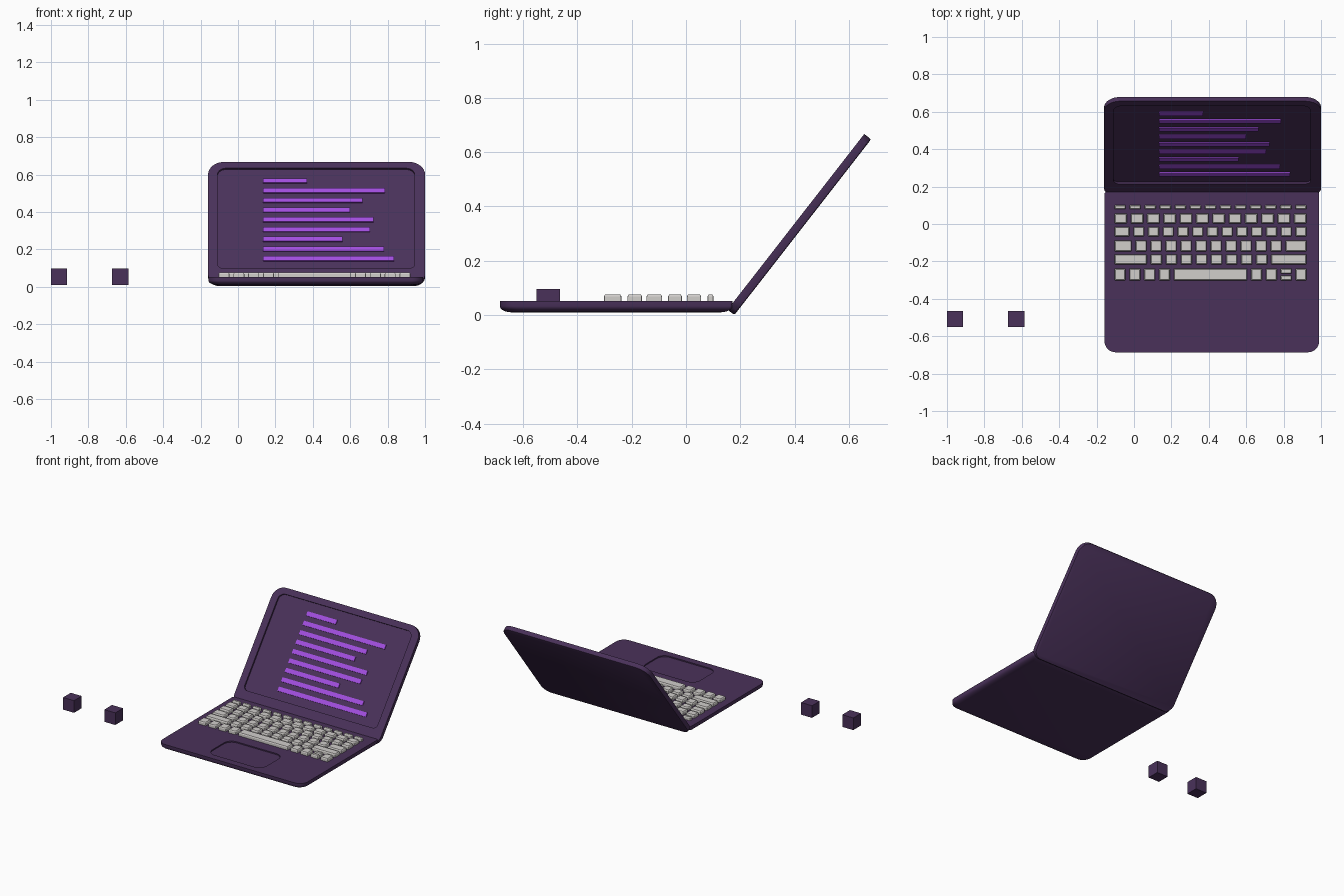
import bpy, bmesh, math
from mathutils import Matrix

old = bpy.data.objects.get("Cube")
if old:
    bpy.data.objects.remove(old, do_unlink=True)


def material(name, rgb):
    m = bpy.data.materials.new(name)
    m.use_nodes = True
    color = (*rgb, 1)
    m.diffuse_color = color
    m.node_tree.nodes["Principled BSDF"].inputs["Base Color"].default_value = color
    return m


purple = material("dark purple", (0.068, 0.031, 0.102))
violet = material("bright violet", (0.36, 0.075, 0.74))
grey = material("light grey", (0.64, 0.62, 0.60))


def outline(x0, x1, y0, y1, r_front, r_back, steps):
    """Counter-clockwise rounded rectangle."""
    pts = []
    corners = [(x1, y0, -1, 1, r_front), (x1, y1, -1, -1, r_back),
               (x0, y1, 1, -1, r_back), (x0, y0, 1, 1, r_front)]
    for i, (x, y, sx, sy, r) in enumerate(corners):
        for s in range(steps + 1):
            a = math.radians(90) * (i - 1 + s / steps)
            pts.append((x + sx * r + r * math.cos(a), y + sy * r + r * math.sin(a)))
    return pts


def add_shell(bm, rings, steps=8):
    """Closed skin through stacked outlines; each ring is (rect, radii, inset, z)."""
    loops = []
    for (x0, x1, y0, y1), radii, d, z in rings:
        pts = outline(x0 + d, x1 - d, y0 + d, y1 - d, *radii, steps)
        loops.append([bm.verts.new((x, y, z)) for x, y in pts])
    for low, high in zip(loops, loops[1:]):
        for i in range(len(low)):
            j = (i + 1) % len(low)
            bm.faces.new((low[i], low[j], high[j], high[i]))
    bm.faces.new(loops[0][::-1])
    bm.faces.new(loops[-1])


def finish(bm, name, mat, smooth=False, matrix=None):
    bmesh.ops.recalc_face_normals(bm, faces=bm.faces)
    mesh = bpy.data.meshes.new(name)
    bm.to_mesh(mesh)
    bm.free()
    mesh.materials.append(mat)
    obj = bpy.data.objects.new(name, mesh)
    bpy.context.collection.objects.link(obj)
    if matrix:
        obj.matrix_world = matrix
    if smooth:
        bpy.ops.object.select_all(action='DESELECT')
        obj.select_set(True)
        bpy.context.view_layer.objects.active = obj
        bpy.ops.object.shade_smooth_by_angle(angle=math.radians(35))
    return obj


# Base: rounded underside, flat deck, sunken trackpad
DECK = 0.052
body = (-0.158, 0.99, -0.686, 0.171)
pad = (0.2, 0.632, -0.635, -0.385)
rings = []
for k in range(6):
    a = math.radians(18 * k)
    rings.append((body, (0.06, 0.01), 0.045 * (1 - math.sin(a)), 0.033 - 0.023 * math.cos(a)))
rings += [(body, (0.06, 0.01), 0, DECK),
          (pad, (0.06, 0.06), 0, DECK),
          (pad, (0.06, 0.06), 0, DECK - 0.008)]
bm = bmesh.new()
add_shell(bm, rings)
finish(bm, "base", purple, True)

# Keys: each row is (front y, back y, relative key widths)
LEFT, RIGHT, GAP = -0.104, 0.922, 0.021
rows = [
    (0.079, 0.101, [1] * 13),
    (0.003, 0.056, [1] * 12),
    (-0.066, -0.015, [1.28] + [1] * 12),
    (-0.146, -0.088, [1.4] + [1] * 10 + [1.65]),
    (-0.216, -0.162, [2.4] + [1] * 8 + [2.6]),
    (-0.302, -0.238, [1] * 4 + [5.2] + [1] * 4),
]


def add_key(bm, rect):
    r = (0.004, 0.004)
    add_shell(bm, [(rect, r, 0, DECK - 0.002), (rect, r, 0, DECK + 0.017),
                   (rect, r, 0.004, DECK + 0.023)], 2)


bm = bmesh.new()
for n, (y0, y1, widths) in enumerate(rows):
    unit = (RIGHT - LEFT + GAP) / sum(widths)
    x = LEFT
    for k, w in enumerate(widths):
        x1 = x + w * unit - GAP
        if n == 5 and k == 7:
            # Half-height pair of arrow keys
            mid = (y0 + y1) / 2
            add_key(bm, (x, x1, y0, mid - 0.005))
            add_key(bm, (x, x1, mid + 0.005, y1))
        else:
            add_key(bm, (x, x1, y0, y1))
        x += w * unit
finish(bm, "keys", grey)

# Lid: built flat with its screen facing up, then tilted open
TILT = math.radians(52.1)
HINGE_Z = 0.020
THICK = 0.032
tilted = Matrix.Translation((0, 0.153, HINGE_Z)) @ Matrix.Rotation(TILT, 4, 'X')
lid = (-0.16, 1.0, 0, 0.82)
screen = (-0.11, 0.945, 0.10, 0.778)
lid_r, screen_r = (0.06, 0.085), (0.03, 0.045)
SUNK = 0.012
bm = bmesh.new()
add_shell(bm, [(lid, lid_r, 0.006, -THICK), (lid, lid_r, 0.002, -THICK + 0.002),
               (lid, lid_r, 0, -THICK + 0.006), (lid, lid_r, 0, 0),
               (screen, screen_r, 0, 0), (screen, screen_r, 0, -SUNK)])
finish(bm, "lid", purple, True, tilted)

# Glowing lines on the screen, bottom to top, given by their right ends
ends = [0.835, 0.78, 0.56, 0.705, 0.725, 0.60, 0.665, 0.785, 0.37]
bm = bmesh.new()
for k, end in enumerate(ends):
    v = (0.155 + 0.052 * k - HINGE_Z) / math.sin(TILT)
    bar = (0.135, end, v - 0.015, v + 0.015)
    add_shell(bm, [(bar, (0.001, 0.001), 0, -SUNK - 0.001),
                   (bar, (0.001, 0.001), 0, -SUNK + 0.007)], 1)
finish(bm, "screen_lines", violet, False, tilted)

# Two loose cubes beside the base
for name, x in (("outer_cube", -0.957), ("inner_cube", -0.63)):
    bm = bmesh.new()
    bmesh.ops.create_cube(bm, size=0.087)
    finish(bm, name, purple, False, Matrix.Translation((x, -0.508, 0.053)))
